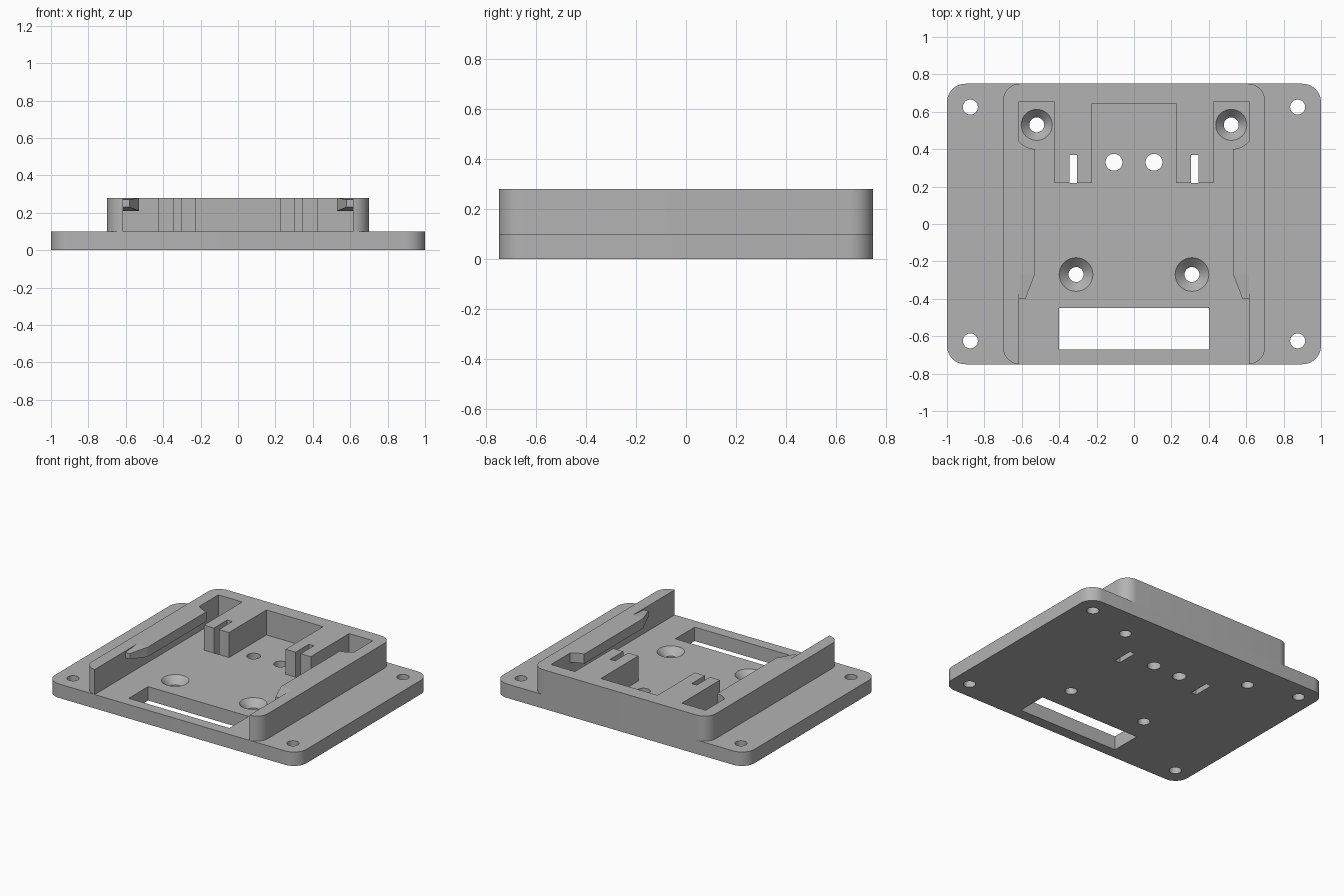
import bpy, bmesh
from math import sin, cos, pi, radians

cube = bpy.data.objects.get("Cube")
if cube:
    bpy.data.objects.remove(cube)

grey = bpy.data.materials.new("light grey")
grey.use_nodes = True
COLOUR = (0.45, 0.45, 0.45, 1)
grey.diffuse_color = COLOUR
grey.node_tree.nodes["Principled BSDF"].inputs["Base Color"].default_value = COLOUR

PLATE_TOP, RIM_TOP, LIP_BOTTOM = 0.1, 0.28, 0.21


def arc(cx, cy, r, a0, a1, n=10):
    """Points along an arc, angles in degrees."""
    angles = [radians(a0 + (a1 - a0) * i / n) for i in range(n + 1)]
    return [(cx + r * cos(a), cy + r * sin(a)) for a in angles]


def mirror(points):
    return [(-p[0],) + tuple(p[1:]) for p in points]


def level(outline, z):
    return [(x, y, z) for x, y in outline]


def circle(x, y, r):
    return arc(x, y, r, 0, 360, 40)[:-1]


def rect(x0, x1, y0, y1):
    return [(x0, y0), (x1, y0), (x1, y1), (x0, y1)]


def loft(bm, rings):
    """Closed solid through matching rings of points."""
    rows = [[bm.verts.new(p) for p in ring] for ring in rings]
    n = len(rows[0])
    for a, b in zip(rows, rows[1:]):
        for i in range(n):
            j = (i + 1) % n
            bm.faces.new((a[i], a[j], b[j], b[i]))
    bm.faces.new(rows[0][::-1])
    bm.faces.new(rows[-1])


def prism(bm, outline, z0, z1):
    loft(bm, [level(outline, z0), level(outline, z1)])


def finish(name, bm):
    bmesh.ops.recalc_face_normals(bm, faces=bm.faces)
    mesh = bpy.data.meshes.new(name)
    bm.to_mesh(mesh)
    bm.free()
    mesh.materials.append(grey)
    obj = bpy.data.objects.new(name, mesh)
    bpy.context.collection.objects.link(obj)
    return obj


def smooth(obj):
    bpy.ops.object.select_all(action='DESELECT')
    obj.select_set(True)
    bpy.context.view_layer.objects.active = obj
    bpy.ops.object.shade_smooth_by_angle(angle=radians(25))


# Base plate with rounded corners
R = 0.1
bm = bmesh.new()
plate_outline = (arc(1 - R, 0.75 - R, R, 0, 90) + arc(R - 1, 0.75 - R, R, 90, 180)
                 + arc(R - 1, R - 0.75, R, 180, 270) + arc(1 - R, R - 0.75, R, 270, 360))
prism(bm, plate_outline, 0, PLATE_TOP)
plate = finish("base_plate", bm)
smooth(plate)

# Holes through the plate: plain, countersunk, slots and window
bm = bmesh.new()
LOW, HIGH = -0.05, 0.15
prism(bm, rect(-0.4, 0.4, -0.67, -0.45), LOW, HIGH)
for s in (1, -1):
    for x, y, r in ((0.875, 0.625, 0.04), (0.875, -0.625, 0.04), (0.107, 0.33, 0.045)):
        prism(bm, circle(s * x, y, r), LOW, HIGH)
    for x, y, r in ((0.52, 0.53, 0.083), (0.31, -0.27, 0.09)):
        steps = ((0.04, LOW), (0.04, 0.05), (r, PLATE_TOP), (r, HIGH))
        loft(bm, [level(circle(s * x, y, rad), z) for rad, z in steps])
    prism(bm, rect(s * 0.305, s * 0.345, 0.22, 0.37), LOW, HIGH)
cutter = finish("hole_cutter", bm)
cutter.hide_render = True
cutter.hide_set(True)
cut = plate.modifiers.new("holes", 'BOOLEAN')
cut.operation = 'DIFFERENCE'
cut.solver = 'EXACT'
cut.object = cutter

# Raised U-shaped rim with slotted contact posts, half outline then mirrored
r = 0.09
half = [(0.225, 0.645), (0.225, 0.22), (0.305, 0.22), (0.305, 0.37),
        (0.345, 0.37), (0.345, 0.22), (0.425, 0.22), (0.425, 0.655),
        (0.615, 0.655), (0.615, -0.75)]
half += arc(0.7 - r, r - 0.75, r, 275, 360) + arc(0.7 - r, 0.75 - r, r, 0, 90)
bm = bmesh.new()
prism(bm, half + mirror(half)[::-1], PLATE_TOP, RIM_TOP)
smooth(finish("raised_rim", bm))

# Overhanging guide lips with a tapered lead-in and a round screwdriver relief
for side, name in ((1, "left_guide_lip"), (-1, "right_guide_lip")):
    flip = (lambda p: p) if side == 1 else mirror
    bm = bmesh.new()
    lip = [(0.615, -0.27), (0.53, -0.27)] + arc(0.52, 0.53, 0.13, 274.4, 317)
    prism(bm, flip(lip), LIP_BOTTOM, RIM_TOP)
    root = [(x, -0.27, z) for x, z in rect(0.53, 0.615, LIP_BOTTOM, RIM_TOP)]
    tip = [(x, -0.4, z) for x, z in rect(0.58, 0.615, 0.23, 0.27)]
    loft(bm, [flip(root), flip(tip)])
    smooth(finish(name, bm))
